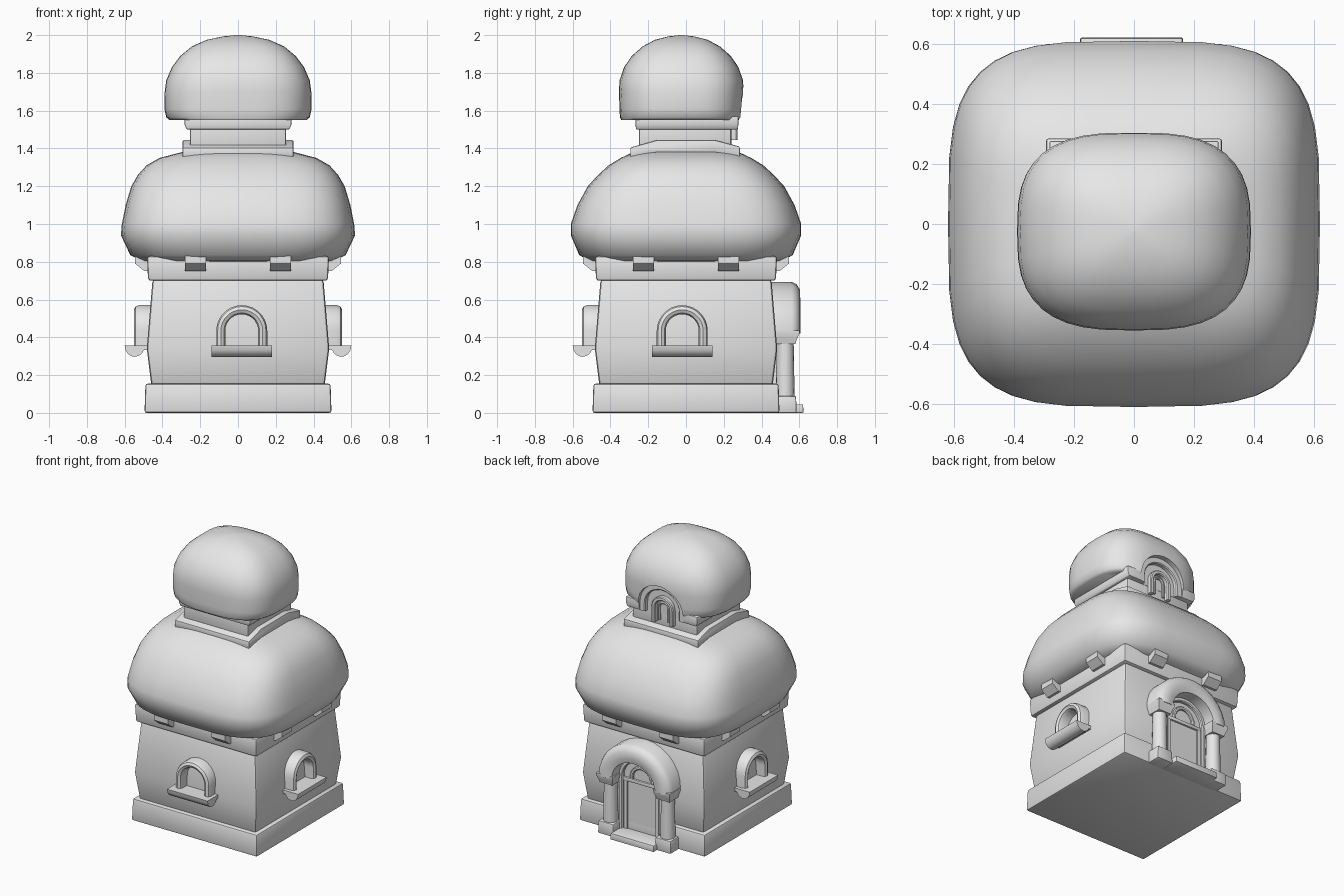
import bpy, bmesh, math
from mathutils import Matrix

if "Cube" in bpy.data.objects:
    bpy.data.objects.remove(bpy.data.objects["Cube"], do_unlink=True)

STONE = bpy.data.materials.new("plain grey")
STONE.use_nodes = True
STONE.diffuse_color = (0.8, 0.8, 0.8, 1)
STONE.node_tree.nodes["Principled BSDF"].inputs["Base Color"].default_value = (0.8, 0.8, 0.8, 1)


def skin(name, rings, closed=True, turn=0, bevel=0, cut=None, angle=35):
    """Join equal-length rings of points into a capped solid."""
    bm = bmesh.new()
    vs = [[bm.verts.new(p) for p in ring] for ring in rings]
    n = len(vs[0])
    for a, b in zip(vs, vs[1:]):
        for i in range(n):
            j = (i + 1) % n
            bm.faces.new((a[i], a[j], b[j], b[i]))
    bm.faces.new(vs[0][::-1])
    bm.faces.new(vs[-1])
    bm.transform(Matrix.Rotation(math.radians(turn), 4, 'Z'))
    bmesh.ops.recalc_face_normals(bm, faces=bm.faces)
    me = bpy.data.meshes.new(name)
    bm.to_mesh(me)
    bm.free()
    ob = bpy.data.objects.new(name, me)
    bpy.context.collection.objects.link(ob)
    me.materials.append(STONE)
    bpy.ops.object.select_all(action='DESELECT')
    bpy.context.view_layer.objects.active = ob
    ob.select_set(True)
    if bevel:
        m = ob.modifiers.new("bevel", 'BEVEL')
        m.width, m.segments, m.limit_method = bevel, 2, 'ANGLE'
        m.angle_limit = math.radians(40)
        bpy.ops.object.modifier_apply(modifier=m.name)
    if cut:
        m = ob.modifiers.new("cut", 'BOOLEAN')
        m.object, m.operation, m.solver = cut, 'DIFFERENCE', 'EXACT'
        bpy.ops.object.modifier_apply(modifier=m.name)
    bpy.ops.object.shade_smooth_by_angle(angle=math.radians(angle))
    return ob


def square(name, levels, cx=0, cy=0, **kw):
    """Stack of rectangles: (z, half x, half y)."""
    return skin(name, [[(cx + sx * hx, cy + sy * hy, z) for sx, sy in
                        ((-1, -1), (1, -1), (1, 1), (-1, 1))] for z, hx, hy in levels], **kw)


def pillow(name, levels, power, cy=0, seg=40, **kw):
    """Stack of rounded squares: (z, half x, half y)."""
    def p(v):
        return math.copysign(abs(v) ** (2 / power), v)
    ts = [2 * math.pi * i / seg for i in range(seg)]
    return skin(name, [[(hx * p(math.cos(t)), cy + hy * p(math.sin(t)), z) for t in ts]
                       for z, hx, hy in levels], angle=50, **kw)


def prism_x(name, profile, x0, x1, **kw):
    """Side profile of (y, z) points drawn out along x."""
    return skin(name, [[(x, y, z) for y, z in profile] for x in (x0, x1)], **kw)


def arch_path(w, h, z0, zc, cx=0, steps=14):
    arc = [(cx + w * math.cos(math.pi * i / steps), zc + h * math.sin(math.pi * i / steps))
           for i in range(steps + 1)]
    return [(cx + w, z0)] + arc + [(cx - w, z0)]


def arch_frame(name, w, h, z0, zc, section, cx=0, **kw):
    """Arched moulding; section is (inset from outer edge, y)."""
    paths = [arch_path(w - o, h - o, z0, zc, cx) for o, _ in section]
    rings = [[(path[i][0], s[1], path[i][1]) for path, s in zip(paths, section)]
             for i in range(len(paths[0]))]
    return skin(name, rings, **kw)


def arch_panel(name, w, h, z0, zc, y0, y1, **kw):
    return skin(name, [[(x, y, z) for x, z in arch_path(w, h, z0, zc)] for y in (y0, y1)], **kw)


def block_section(t, back, front, c=0.006):
    return [(0, back), (0, front + c), (c, front), (t - c, front), (t, front + c), (t, back)]


# Lower storey
square("plinth", [(0, .495, .495), (.155, .49, .49)], bevel=.012)
square("lower_walls", [(.14, .458, .458), (.34, .483, .483), (.71, .452, .452)], bevel=.018)
square("wall_band", [(.70, .476, .476), (.83, .482, .482)], bevel=.014)

# Soft lower roof
pillow("lower_roof", [(.80, .45, .45), (.805, .51, .51), (.835, .57, .565), (.94, .62, .61),
                      (1.0, .615, .61), (1.1, .595, .575), (1.2, .565, .52), (1.26, .53, .465),
                      (1.31, .485, .41), (1.35, .415, .345), (1.385, .28, .27)], 3.7)

# Upper storey
prism_x("tower_collar", [(-.295, 1.35), (-.15, 1.38), (.15, 1.38), (.285, 1.35), (.285, 1.41),
                         (.15, 1.445), (-.15, 1.445), (-.295, 1.405)], -.293, .293, bevel=.008)
square("tower_walls", [(1.38, .255, .245), (1.56, .255, .245)], cy=-.005, bevel=.012)
niche = arch_panel("niche_cutter", .175, .165, 1.40, 1.56, -.242, -.6, turn=180)
niche.hide_render = True
square("tower_band", [(1.50, .272, .27), (1.525, .282, .272), (1.57, .282, .272)], cy=.005,
       bevel=.006, cut=niche)
pillow("upper_dome", [(1.55, .362, .318), (1.565, .38, .325), (1.61, .39, .327), (1.70, .388, .33),
                      (1.76, .38, .327), (1.83, .35, .303), (1.89, .305, .262), (1.94, .245, .205),
                      (1.975, .165, .14), (1.993, .08, .07), (2.0, .01, .01)], 2.9, cy=-.025, cut=niche)
bpy.data.objects.remove(niche, do_unlink=True)

# Tower window in its niche
arch_frame("niche_moulding", .178, .168, 1.50, 1.56, block_section(.045, -.22, -.272), turn=180)
arch_frame("tower_window_frame", .085, .085, 1.445, 1.55, block_section(.028, -.22, -.272), turn=180)
arch_frame("tower_window_inner_frame", .046, .046, 1.46, 1.55, block_section(.016, -.22, -.256), turn=180)

# Windows on three sides
tube = [(0, -.44), (0, -.525), (.007, -.542), (.024, -.551), (.041, -.542), (.048, -.525), (.048, -.44)]
sill = [(-.44, .357), (-.60, .357)] + [
    (-.547 - .053 * math.cos(a), .355 - .058 * math.sin(a))
    for a in [math.pi * i / 8 for i in range(1, 8)]] + [(-.44, .33)]
for side, turn, cx in (("front", 0, .02), ("left", 90, -.02), ("right", -90, .02)):
    arch_frame(side + "_window_frame", .135, .135, .34, .435, tube, cx=cx, turn=turn)
    prism_x(side + "_window_sill", sill, cx - .16, cx + .16, turn=turn)

# Corbels under the roof
corbel = [(-.44, .75), (-.495, .75), (-.545, .79), (-.545, .83), (-.44, .83)]
for side, turn in (("front", 0), ("left", 90), ("back", 180), ("right", -90)):
    for k, x in enumerate((-.225, .225)):
        prism_x(f"{side}_corbel_{k + 1}", corbel, x - .056, x + .056, turn=turn)

# Back doorway
hood = [(0, -.42), (0, -.56), (.012, -.585), (.04, -.603), (.085, -.605), (.12, -.595), (.12, -.42)]
arch_frame("door_hood", .29, .272, .42, .421, hood, turn=180)
for s, side in ((1, "left"), (-1, "right")):
    x = s * .225
    square(side + "_column_base", [(0, .062, .07), (.09, .06, .068)], cx=x, cy=.515, bevel=.008)
    pillow(side + "_column", [(.08, .05, .05), (.38, .045, .045)], 2, cy=.525, seg=16).location.x = x
    square(side + "_capital", [(.365, .05, .06), (.385, .055, .065), (.42, .066, .08), (.435, .066, .08)],
           cx=x, cy=.52)
arch_frame("door_frame", .172, .155, .03, .421, block_section(.03, -.44, -.515), turn=180)
arch_panel("door_panel", .15, .135, .03, .421, -.44, -.492, turn=180)
square("door_lintel", [(.385, .145, .03), (.41, .145, .03)], cy=.475, bevel=.004)
for s, side in ((1, "left"), (-1, "right")):
    square(side + "_door_stile", [(.04, .012, .03), (.39, .012, .03)], cx=s * .125, cy=.473)
arch_frame("door_fanlight", .09, .09, .41, .425, block_section(.024, -.44, -.507), turn=180)
square("door_step", [(0, .172, .09), (.045, .17, .088)], cx=-.008, cy=.532, bevel=.006)
